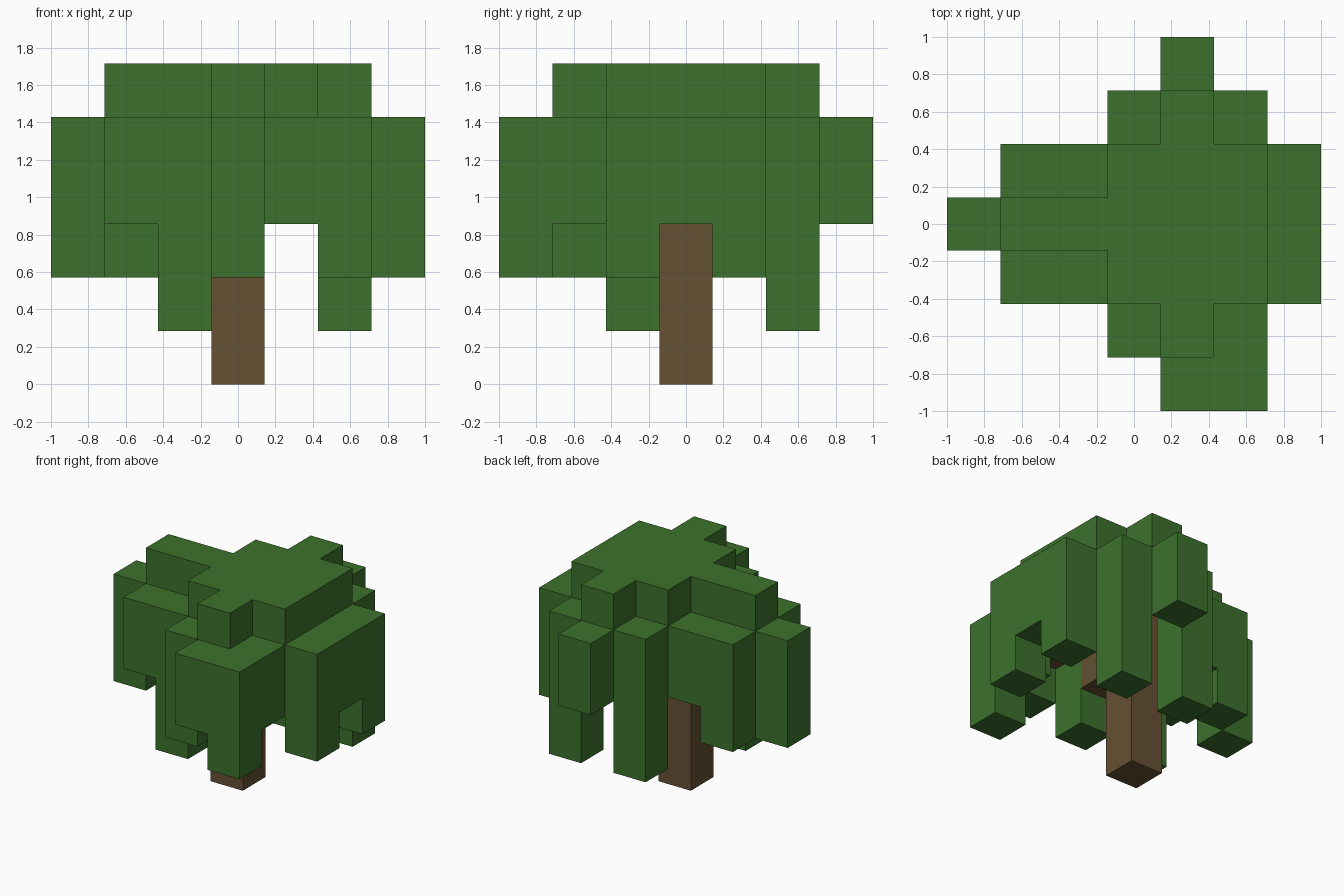
import bpy
import bmesh
from mathutils import Vector

U = 2 / 7  # edge length of one block

if "Cube" in bpy.data.objects:
    bpy.data.objects.remove(bpy.data.objects["Cube"], do_unlink=True)


def make_material(name, rgb):
    mat = bpy.data.materials.new(name)
    mat.use_nodes = True
    color = (*rgb, 1)
    mat.diffuse_color = color
    bsdf = mat.node_tree.nodes["Principled BSDF"]
    bsdf.inputs["Base Color"].default_value = color
    bsdf.inputs["Roughness"].default_value = 1
    return mat


def block_mesh(name, cells, mat):
    """Join unit blocks into one flat-faced skin, without inner faces."""
    bm = bmesh.new()
    for cell in cells:
        center = Vector(cell) + Vector((0, 0, 0.5))
        for axis in range(3):
            for sign in (-1, 1):
                n = Vector((0, 0, 0))
                n[axis] = sign
                if tuple(int(c + d) for c, d in zip(cell, n)) in cells:
                    continue
                a = Vector((0, 0, 0))
                a[(axis + 1) % 3] = 0.5
                b = n.cross(a)
                mid = center + n / 2
                corners = (mid - a - b, mid + a - b, mid + a + b, mid - a + b)
                bm.faces.new([bm.verts.new(p * U) for p in corners])
    bmesh.ops.remove_doubles(bm, verts=bm.verts, dist=0.001)
    bmesh.ops.dissolve_limit(bm, angle_limit=0.01, verts=bm.verts, edges=bm.edges)
    mesh = bpy.data.meshes.new(name)
    bm.to_mesh(mesh)
    bm.free()
    mesh.materials.append(mat)
    obj = bpy.data.objects.new(name, mesh)
    bpy.context.collection.objects.link(obj)


leaf_green = make_material("leaf green", (0.045, 0.165, 0.026))
bark_brown = make_material("bark brown", (0.133, 0.082, 0.033))

# Canopy plan, back row first: lowest block of each hanging column.
# Fives are the raised roof; the other columns end one block below it.
ROOF = 5
plan = [
    "....3..",
    "...151.",
    ".235552",
    "2555553",
    ".315552",
    "...253.",
    "....32.",
]
roof, hanging = set(), set()
for r, row in enumerate(plan):
    for c, mark in enumerate(row):
        if mark == ".":
            continue
        x, y, low = c - 3, 3 - r, int(mark)
        if low == ROOF:
            roof.add((x, y, ROOF))
        else:
            hanging.update((x, y, z) for z in range(low, ROOF))
block_mesh("leaf_canopy", roof | hanging, leaf_green)

# Trunk, with a branch climbing diagonally to the front
block_mesh("trunk", {(0, 0, z) for z in range(ROOF)}, bark_brown)
block_mesh("lower_branch", {(0, -1, 3)}, bark_brown)
block_mesh("upper_branch", {(1, -2, 4)}, bark_brown)
